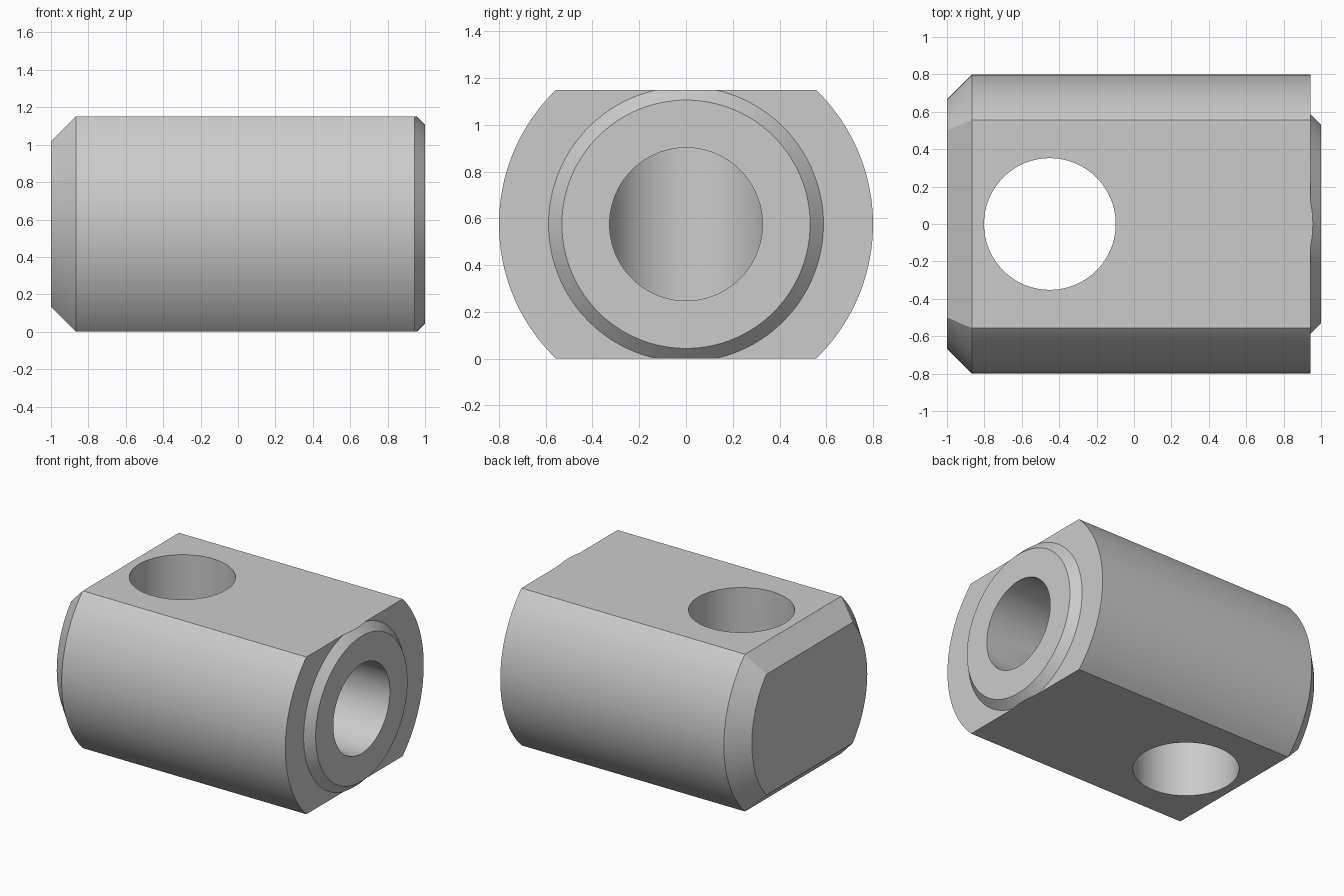
import bpy, bmesh, math
from mathutils import Matrix, Vector

cube = bpy.data.objects.get("Cube")
if cube:
    bpy.data.objects.remove(cube, do_unlink=True)

HEIGHT = 1.15
MID = HEIGHT / 2
CHAMFER = 0.133
SEGMENTS = 128

grey = bpy.data.materials.new("light grey")
grey.use_nodes = True
colour = (0.6, 0.6, 0.6, 1)
grey.diffuse_color = colour
grey.node_tree.nodes["Principled BSDF"].inputs["Base Color"].default_value = colour


def add_object(name, bm):
    bmesh.ops.recalc_face_normals(bm, faces=bm.faces[:])
    mesh = bpy.data.meshes.new(name)
    bm.to_mesh(mesh)
    bm.free()
    mesh.materials.append(grey)
    obj = bpy.data.objects.new(name, mesh)
    bpy.context.collection.objects.link(obj)
    return obj


def slice_off(bm, point, normal):
    """Cut away everything beyond a plane and close the cut."""
    bmesh.ops.bisect_plane(bm, geom=bm.verts[:] + bm.edges[:] + bm.faces[:], dist=1e-4,
                           plane_co=Vector(point), plane_no=Vector(normal).normalized(),
                           clear_outer=True)
    bmesh.ops.holes_fill(bm, edges=[e for e in bm.edges if e.is_boundary], sides=0)


# Turned body: chamfered end, barrel, shoulder, raised rim and blind axial bore
profile = [(-1, 0), (-1, 0.8 - CHAMFER), (CHAMFER - 1, 0.8), (0.943, 0.8), (0.943, 0.588),
           (1, 0.531), (1, 0.327), (-0.45, 0.327), (-0.45, 0)]
bm = bmesh.new()
verts = [bm.verts.new((x, 0, MID + r)) for x, r in profile]
edges = [bm.edges.new(pair) for pair in zip(verts, verts[1:])]
bmesh.ops.spin(bm, geom=verts + edges, cent=(0, 0, MID), axis=(1, 0, 0),
               angle=math.tau, steps=SEGMENTS)
bmesh.ops.remove_doubles(bm, verts=bm.verts[:], dist=1e-4)

# Flats above and below, each with a chamfer at the closed end
for z, side in ((0, -1), (HEIGHT, 1)):
    slice_off(bm, (CHAMFER - 1, 0, z), (-1, 0, side))
    slice_off(bm, (0, 0, z), (0, 0, side))
body = add_object("fork_end_body", bm)

# Vertical cross hole
bm = bmesh.new()
bmesh.ops.create_cone(bm, cap_ends=True, segments=SEGMENTS, radius1=0.352, radius2=0.352,
                      depth=2, matrix=Matrix.Translation((-0.45, 0, MID)))
cutter = add_object("cross_hole_cutter", bm)
cutter.hide_render = True
cut = body.modifiers.new("cross_hole", 'BOOLEAN')
cut.operation = 'DIFFERENCE'
cut.solver = 'EXACT'
cut.object = cutter

bpy.ops.object.select_all(action='DESELECT')
body.select_set(True)
bpy.context.view_layer.objects.active = body
bpy.ops.object.modifier_apply(modifier=cut.name)
bpy.data.objects.remove(cutter, do_unlink=True)
bpy.ops.object.shade_smooth_by_angle(angle=math.radians(25))
